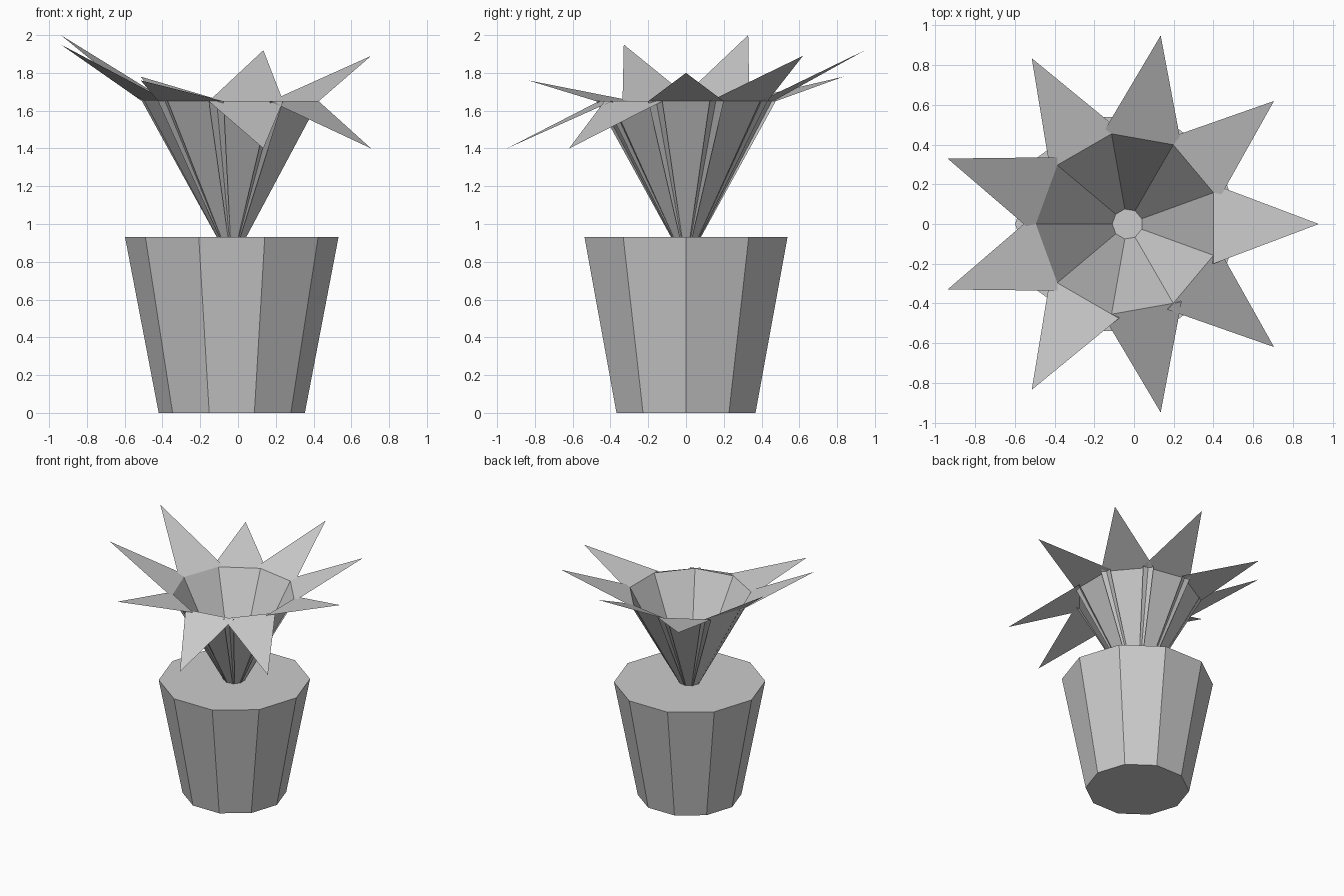
import bpy
import bmesh
from math import radians
from mathutils import Matrix, Vector

cube = bpy.data.objects.get("Cube")
if cube:
    bpy.data.objects.remove(cube, do_unlink=True)

AXIS_X = -0.033
POT_HEIGHT = 0.93
RIM_HEIGHT = 1.65

grey = bpy.data.materials.new("plain grey")
grey.use_nodes = True
colour = (0.6, 0.6, 0.6, 1.0)
grey.diffuse_color = colour
grey.node_tree.nodes["Principled BSDF"].inputs["Base Color"].default_value = colour


def add_object(name, bm):
    mesh = bpy.data.meshes.new(name)
    bm.to_mesh(mesh)
    bm.free()
    mesh.materials.append(grey)
    obj = bpy.data.objects.new(name, mesh)
    obj.location.x = AXIS_X
    bpy.context.collection.objects.link(obj)
    return obj


# Ten-sided tapered pot, closed at the top and bottom
bm = bmesh.new()
bmesh.ops.create_cone(bm, cap_ends=True, segments=10, radius1=0.387,
                      radius2=0.565, depth=POT_HEIGHT)
# Put a corner on the +x axis
corner = max((v.co for v in bm.verts), key=lambda c: (round(c.x, 4), c.y))
turn = Vector((corner.x, corner.y)).angle_signed(Vector((1, 0)))
bmesh.ops.rotate(bm, verts=bm.verts, matrix=Matrix.Rotation(-turn, 3, "Z"))
bmesh.ops.translate(bm, verts=bm.verts, vec=(0, 0, POT_HEIGHT / 2))
add_object("pot", bm)


# Leaf: flat flared blade with a pointed tip bent at the rim
def add_leaf(index, tip_height):
    bm = bmesh.new()
    spin = Matrix.Rotation(radians(40 * index), 3, "Z")

    def point(x, y, z):
        return bm.verts.new(spin @ Vector((x, y, z)))

    base_r, base_l = (point(0.072, s * 0.033, POT_HEIGHT) for s in (-1, 1))
    rim_r, rim_l = (point(0.433, s * 0.2, RIM_HEIGHT) for s in (-1, 1))
    tip = point(0.963, 0, tip_height)
    bm.faces.new((base_l, base_r, rim_r, rim_l))
    bm.faces.new((rim_l, rim_r, tip))
    bmesh.ops.reverse_faces(bm, faces=bm.faces)
    bm.normal_update()
    # Normals point up into the rosette
    for face in bm.faces:
        if face.normal.z < 0:
            face.normal_flip()
    add_object(f"leaf_{index + 1}", bm)


# Nine leaves around the stem, each lifted or drooping differently
tip_heights = (1.8, 1.89, 1.92, 1.78, 2.0, 1.95, 1.76, 1.4, 1.4)
for i, height in enumerate(tip_heights):
    add_leaf(i, height)
